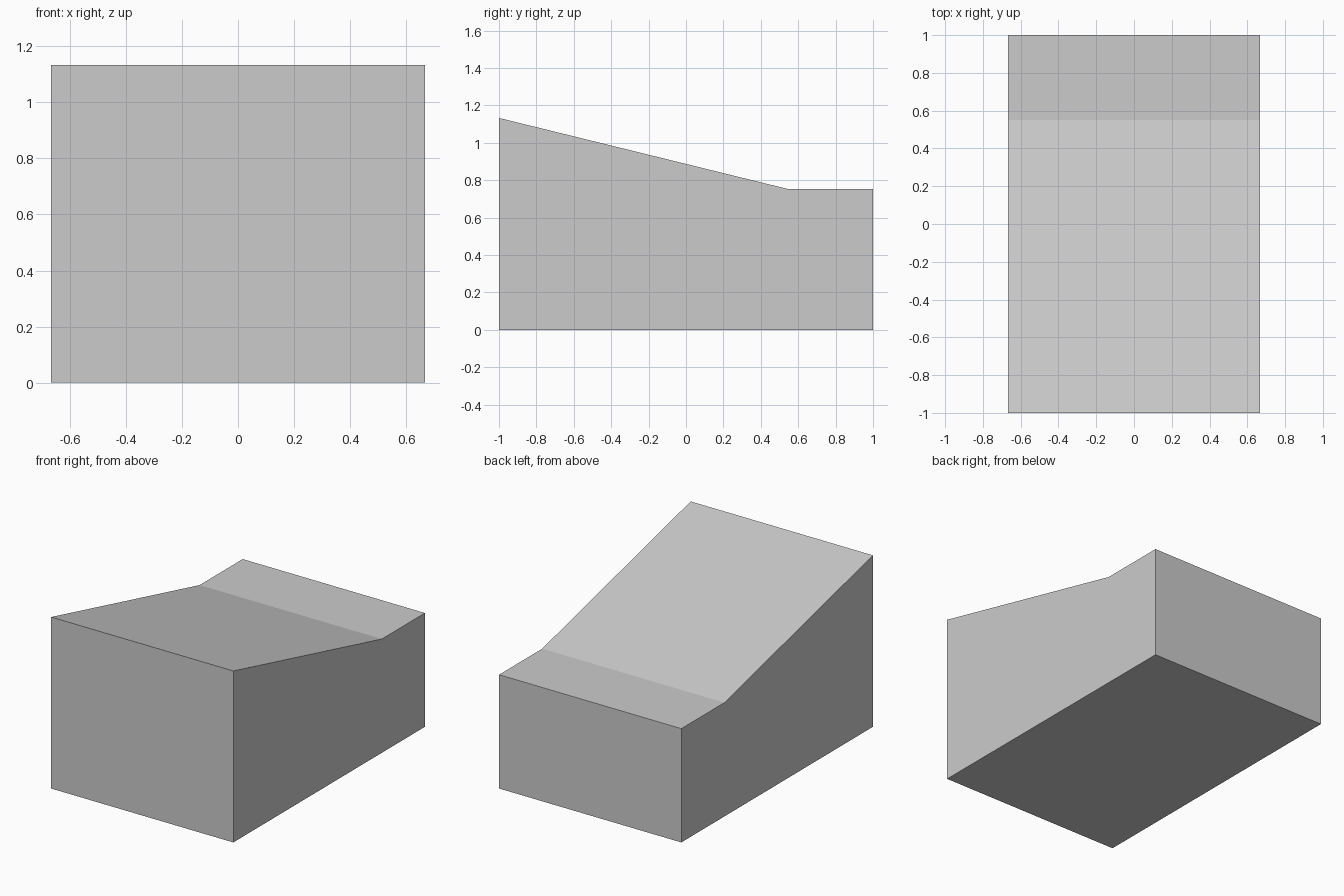
import bpy
import bmesh
from mathutils import Vector

if "Cube" in bpy.data.objects:
    bpy.data.objects.remove(bpy.data.objects["Cube"])

HALF_WIDTH = 0.666

# Side profile (y, z): tall front, long slope, flat shelf at the back
profile = [(-1, 0), (1, 0), (1, 0.752), (0.55, 0.752), (-1, 1.133)]

# Extrude the profile across the full width
bm = bmesh.new()
side = bm.faces.new([bm.verts.new((-HALF_WIDTH, y, z)) for y, z in profile])
result = bmesh.ops.extrude_face_region(bm, geom=[side], use_keep_orig=True)
moved = [v for v in result["geom"] if isinstance(v, bmesh.types.BMVert)]
bmesh.ops.translate(bm, verts=moved, vec=Vector((2 * HALF_WIDTH, 0, 0)))
bmesh.ops.recalc_face_normals(bm, faces=bm.faces)

mesh = bpy.data.meshes.new("sloped_block")
bm.to_mesh(mesh)
bm.free()
block = bpy.data.objects.new("sloped_block", mesh)
bpy.context.collection.objects.link(block)
